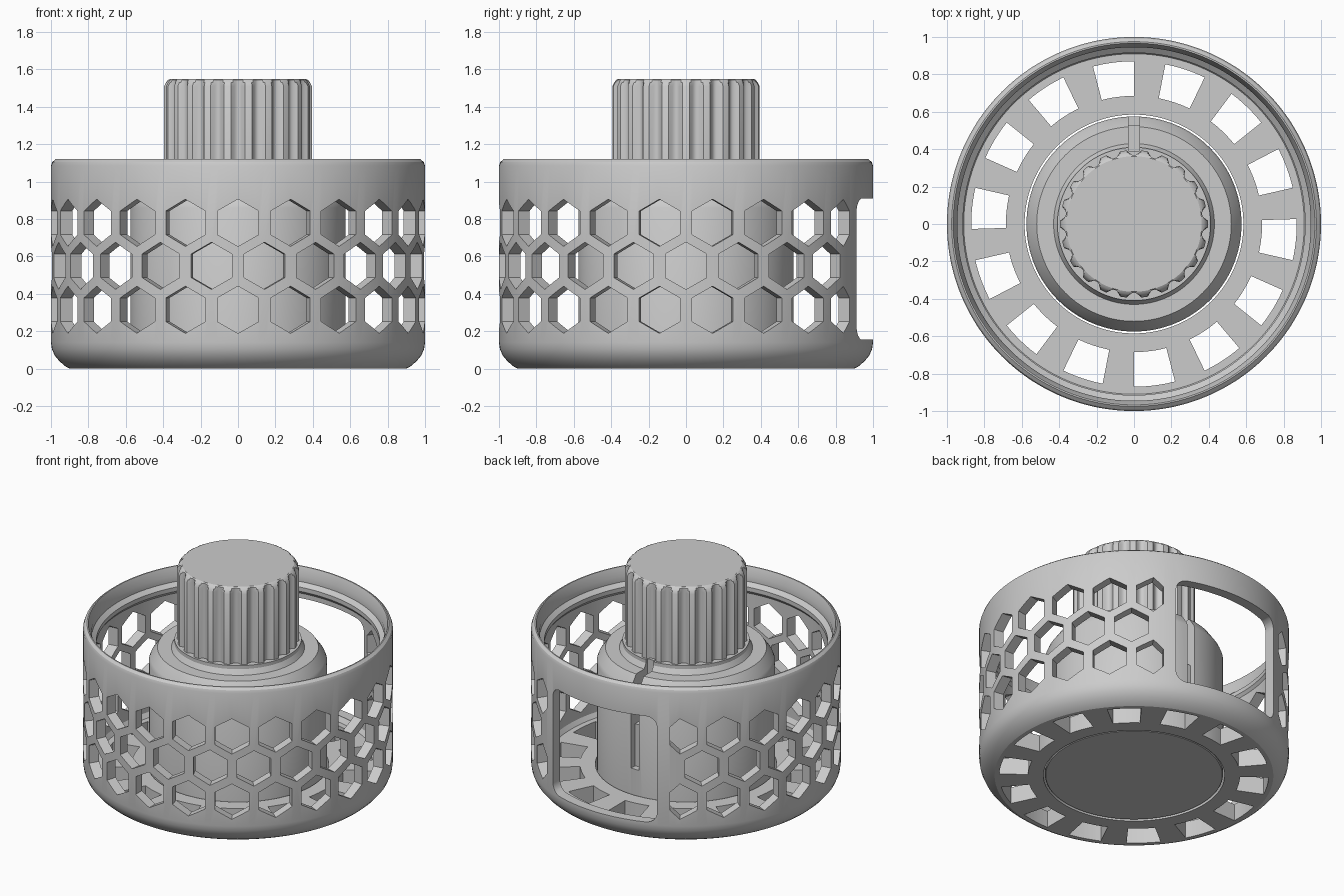
import bpy, bmesh
from math import sin, cos, pi, radians
from mathutils import Vector

if "Cube" in bpy.data.objects:
    bpy.data.objects.remove(bpy.data.objects["Cube"])

grey = bpy.data.materials.new("plain grey")
grey.use_nodes = True
grey.diffuse_color = (0.6, 0.6, 0.6, 1)
grey.node_tree.nodes["Principled BSDF"].inputs["Base Color"].default_value = (0.6, 0.6, 0.6, 1)


def finish(bm, name):
    bmesh.ops.recalc_face_normals(bm, faces=bm.faces)
    mesh = bpy.data.meshes.new(name)
    bm.to_mesh(mesh)
    bm.free()
    mesh.materials.append(grey)
    obj = bpy.data.objects.new(name, mesh)
    bpy.context.collection.objects.link(obj)
    return obj


def loft(bm, rings, closed=False):
    """Skin a list of vertex loops; cap the ends unless closed."""
    rings = [[bm.verts.new(p) for p in ring] for ring in rings]
    n = len(rings[0])
    pairs = list(zip(rings, rings[1:]))
    if closed:
        pairs.append((rings[-1], rings[0]))
    else:
        bm.faces.new(rings[0])
        bm.faces.new(rings[-1])
    for a, b in pairs:
        for i in range(n):
            j = (i + 1) % n
            bm.faces.new((a[i], a[j], b[j], b[i]))


def ring(r, z, n):
    return [(r * cos(2 * pi * i / n), r * sin(2 * pi * i / n), z) for i in range(n)]


def revolve(name, profile, n, closed=False):
    bm = bmesh.new()
    loft(bm, [ring(r, z, n) for r, z in profile], closed)
    return finish(bm, name)


def activate(obj):
    bpy.ops.object.select_all(action='DESELECT')
    obj.select_set(True)
    bpy.context.view_layer.objects.active = obj


def cut(obj, bm):
    cutter = finish(bm, "cutter")
    cutter.hide_render = True
    mod = obj.modifiers.new("cut", 'BOOLEAN')
    mod.operation, mod.solver, mod.object = 'DIFFERENCE', 'EXACT', cutter
    activate(obj)
    bpy.ops.object.modifier_apply(modifier=mod.name)
    bpy.data.objects.remove(cutter)


def smooth(obj, angle=28):
    activate(obj)
    bpy.ops.object.shade_smooth_by_angle(angle=radians(angle))


def box(bm, x0, x1, y0, y1, z0, z1):
    loft(bm, [[(x0, y0, z), (x1, y0, z), (x1, y1, z), (x0, y1, z)] for z in (z0, z1)])


# Outer basket: wall, rim lip and floor ring in one closed profile
basket = revolve("basket_shell", [
    (0.585, 0), (0.9, 0), (0.925, 0.014), (0.955, 0.04), (0.98, 0.07), (0.995, 0.105), (1, 0.14),
    (1, 1.085), (0.993, 1.105), (0.975, 1.12), (0.967, 1.12), (0.945, 1.06), (0.945, 1.02),
    (0.915, 0.995), (0.915, 0.965), (0.93, 0.945), (0.93, 0.15), (0.91, 0.12), (0.585, 0.12)],
    176, closed=True)

# Honeycomb holes: three staggered rows, trimmed beside the rear window
COUNT, HEX = 22, 0.126
bm = bmesh.new()
for row, z in enumerate((0.315, 0.55, 0.78)):
    for k in range(COUNT):
        a = (k + 0.5 * (row % 2)) * 2 * pi / COUNT
        from_back = a - pi
        if abs(from_back) < radians(30):
            continue
        out = Vector((sin(a), -cos(a), 0))
        side = Vector((cos(a), sin(a), 0))
        shape = []
        for i in range(6):
            u, v = HEX * 0.875 * sin(i * pi / 3) / sin(pi / 3), HEX * cos(i * pi / 3)
            if abs(from_back) < radians(34):
                u = max(u, -0.065) if from_back > 0 else min(u, 0.065)
            shape.append(side * u + Vector((0, 0, z + v)))
        loft(bm, [[p + out * d for p in shape] for d in (0.8, 1.1)])
cut(basket, bm)

# Rear window with rounded corners
bm = bmesh.new()
W, LOW, HIGH, R = 0.41, 0.155, 0.91, 0.07
outline = []
for q, (cx, cz) in enumerate(((W - R, HIGH - R), (R - W, HIGH - R), (R - W, LOW + R), (W - R, LOW + R))):
    for s in range(7):
        t = (q + s / 6) * pi / 2
        outline.append((cx + R * cos(t), cz + R * sin(t)))
loft(bm, [[(x, y, z) for x, z in outline] for y in (0.6, 1.2)])
cut(basket, bm)

# Floor vents: fourteen ring sectors
bm = bmesh.new()
for k in range(14):
    start = pi / 2 + k * 2 * pi / 14
    angles = [start + radians(14.6) * s / 6 for s in range(7)]
    sector = [(0.87 * cos(t), 0.87 * sin(t)) for t in angles]
    sector += [(0.685 * cos(t), 0.685 * sin(t)) for t in reversed(angles)]
    loft(bm, [[(x, y, z) for x, y in sector] for z in (-0.1, 0.135)])
cut(basket, bm)
smooth(basket)

# Central cup with bevelled shoulder and collar
cup = revolve("central_cup", [
    (0.57, 0.004), (0.575, 0.01), (0.575, 0.86), (0.565, 0.885), (0.52, 0.95),
    (0.43, 0.95), (0.41, 0.985), (0.41, 1.01)], 128)

# Rear key slot with a sideways step
bm = bmesh.new()
box(bm, -0.03, 0.03, 0.39, 0.7, 0.6, 1.1)
cut(cup, bm)
bm = bmesh.new()
box(bm, -0.03, 0.03, 0.53, 0.7, 0.3, 0.61)
cut(cup, bm)
smooth(cup)

# Fluted knob: scalloped cross-section with a bevelled top
FLUTES, STEPS = 22, 12
bm = bmesh.new()


def knob_ring(z, limit):
    pts = []
    for i in range(FLUTES * STEPS):
        t = 2 * pi * i / (FLUTES * STEPS) - pi / 2
        s = (i % STEPS) / STEPS
        s = min(s, 1 - s) / 0.33
        r = min(limit, 0.395 - 0.028 * max(0, 1 - s * s))
        pts.append((r * cos(t), r * sin(t), z))
    return pts


loft(bm, [knob_ring(z, r) for z, r in
          ((0.99, 0.395), (1.51, 0.395), (1.53, 0.385), (1.543, 0.375), (1.55, 0.362))])
smooth(finish(bm, "fluted_knob"))
